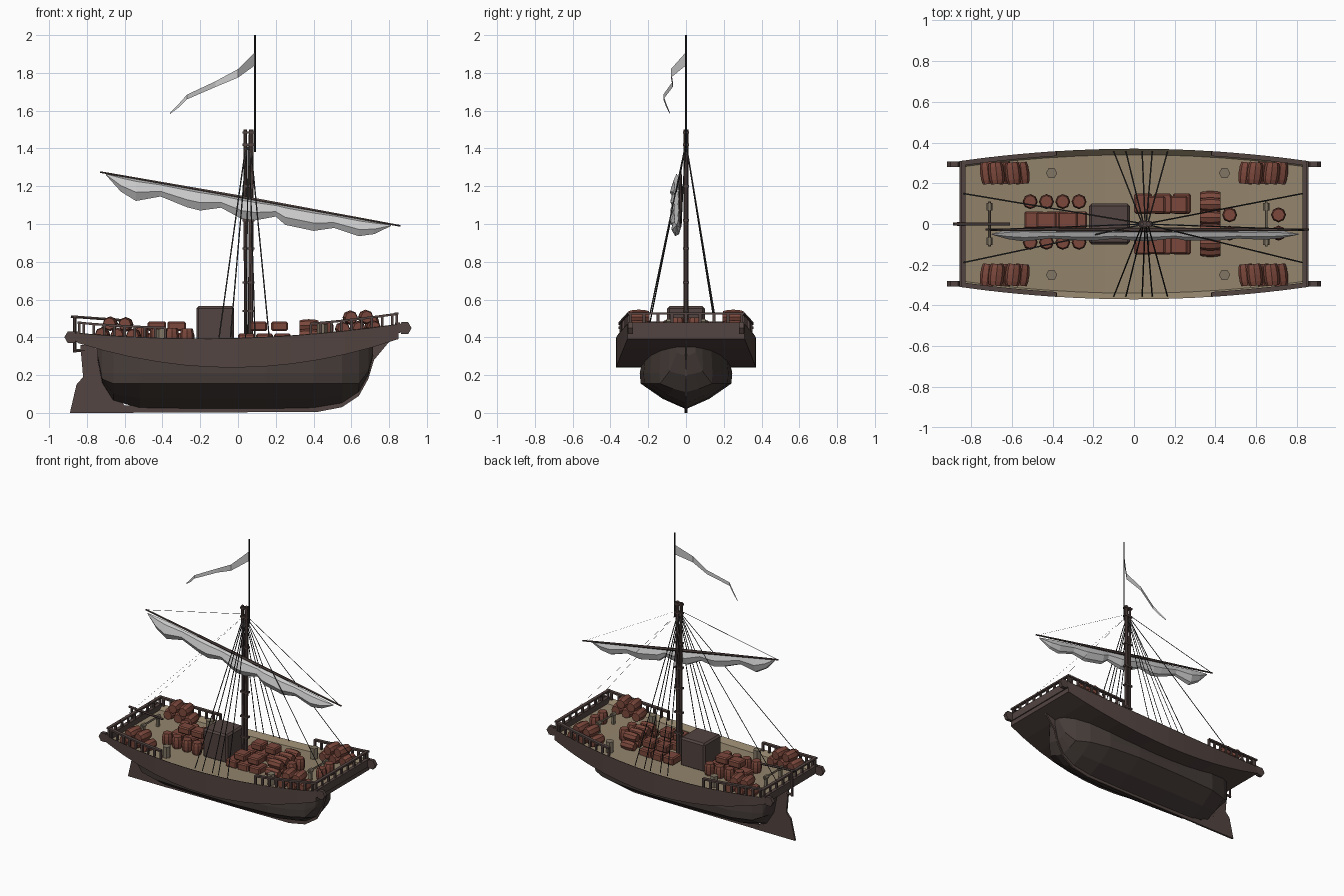
import bpy, math
from mathutils import Vector

if "Cube" in bpy.data.objects:
    bpy.data.objects.remove(bpy.data.objects["Cube"])


def material(name, rgb):
    m = bpy.data.materials.new(name)
    m.diffuse_color = (*rgb, 1)
    m.use_nodes = True
    m.node_tree.nodes["Principled BSDF"].inputs["Base Color"].default_value = m.diffuse_color
    return m


WOOD = material("dark_wood", (0.085, 0.058, 0.052))
HULL = material("lower_wood", (0.06, 0.045, 0.04))
DECK = material("deck_tan", (0.29, 0.23, 0.15))
CARGO = material("cargo_red", (0.20, 0.065, 0.045))
ROPE = material("rope_black", (0.02, 0.02, 0.02))
IRON = material("post_tan", (0.22, 0.18, 0.13))


def add(name, verts, faces, mat=None):
    me = bpy.data.meshes.new(name)
    me.from_pydata([tuple(v) for v in verts], [], faces)
    ob = bpy.data.objects.new(name, me)
    bpy.context.collection.objects.link(ob)
    if mat:
        me.materials.append(mat)
    return ob


def loft(name, rings, mat=None, closed=True):
    n = len(rings[0])
    faces = []
    for i in range(len(rings) - 1):
        for j in range(n if closed else n - 1):
            k = (j + 1) % n
            faces.append((i * n + j, i * n + k, (i + 1) * n + k, (i + 1) * n + j))
    if closed:
        faces += [tuple(range(n))[::-1], tuple(range((len(rings) - 1) * n, len(rings) * n))]
    return add(name, [v for r in rings for v in r], faces, mat)


def spin(name, a, b, profile, n=8, mat=None):
    """Turned part along a-b; profile is (position 0-1, radius)."""
    a, b = Vector(a), Vector(b)
    q = (b - a).to_track_quat('Z', 'Y')
    ang = [2 * math.pi * i / n for i in range(n)]
    return loft(name, [[a.lerp(b, t) + q @ Vector((r * math.cos(u), r * math.sin(u), 0)) for u in ang]
                       for t, r in profile], mat)


def rod(name, a, b, r, n=6, mat=WOOD):
    return spin(name, a, b, [(0, r), (1, r)], n, mat)


def barrel(a, b, r):
    spin("barrel", a, b, [(0, .8 * r), (.2, .95 * r), (.5, r), (.8, .95 * r), (1, .8 * r)], 8, CARGO)


def box(name, c, s, mat, bevel=0):
    x, y, z = (v / 2 for v in s)
    ob = loft(name, [[(-x, -y, h), (x, -y, h), (x, y, h), (-x, y, h)] for h in (-z, z)], mat)
    ob.location = c
    if bevel:
        m = ob.modifiers.new("bevel", 'BEVEL')
        m.width, m.segments = bevel, 1


def plate(name, outline, t, mat):
    loft(name, [[(x, y, z) for x, z in outline] for y in (t / 2, -t / 2)], mat)


def ribbon(name, a, b, side):
    a, b, s = Vector(a), Vector(b), Vector(side)
    add(name, [a - s, a + s, b + s, b - s], [(0, 1, 2, 3)], ROPE)


def sheer(x): return .395 + .028 * x + .07 * x * x
def under(x): return .24 + .012 * x + .195 * x * x
def width(x): return .37 - .083 * x * x
def floor(x): return sheer(x) - .03


# Upper hull band and dished deck
xs = [-.85 + 1.7 * i / 12 for i in range(13)]
loft("upper_hull", [[(x, -width(x), sheer(x)), (x, -width(x), under(x)),
                     (x, width(x), under(x)), (x, width(x), sheer(x)),
                     (x, width(x) - .03, floor(x) - .002), (x, .03 - width(x), floor(x) - .002)] for x in xs], WOOD)
loft("deck", [[(x, -width(x), sheer(x) + .002), (x, .03 - width(x), floor(x)),
               (x, width(x) - .03, floor(x)), (x, width(x), sheer(x) + .002)] for x in xs], DECK, False)

# Lower hull body: station x, half width, bottom height
rings = []
for x, w, zb in [(-.745, .10, .29), (-.72, .14, .16), (-.66, .18, .065), (-.52, .225, .025), (-.2, .24, .02),
                 (.15, .245, .02), (.4, .225, .025), (.55, .19, .05), (.64, .14, .11), (.69, .09, .20), (.715, .05, .30)]:
    zc = max(.155, zb + .02)
    half = [(.96 * w, under(x) + .01), (w, max(.21, zb + .035)), (.98 * w, zc), (.5 * w, zb + .4 * (zc - zb))]
    rings.append([(x, -y, z) for y, z in half] + [(x, 0, zb)] + [(x, y, z) for y, z in half[::-1]])
loft("lower_hull", rings, HULL)

# Keel with stem, and rudder
plate("keel", [(-.72, 0), (.42, .005), (.55, .03), (.64, .09), (.69, .18), (.72, .28), (.82, .40), (.70, .38),
               (.66, .2), (.55, .08), (.4, .04), (-.6, .04), (-.7, .15), (-.72, .34), (-.76, .34), (-.74, .15)], .012, WOOD)
plate("rudder", [(-.89, 0), (-.855, .15), (-.82, .19), (-.835, .36), (-.755, .36), (-.745, .2), (-.70, .09),
                 (-.60, .03), (-.56, 0)], .014, WOOD)
rod("rudder_stock", (-.865, 0, .32), (-.865, 0, .51), .009)
rod("rudder_bracket", (-.87, 0, .33), (-.81, 0, .33), .009)
rod("tiller", (-.885, 0, .51), (-.61, 0, .49), .008)

# End beams, hexagonal beam heads and end rails
for sx in (-1, 1):
    z = sheer(sx * .86)
    box("end_beam", (sx * .845, 0, z - .02), (.025, .62, .055), WOOD)
    box("end_rail", (sx * .84, 0, z + .055), (.022, .62, .012), WOOD)
    for i in range(9):
        box("end_post", (sx * .84, -.296 + .074 * i, z + .025), (.014, .014, .06), WOOD)
    for y in (-.293, .293):
        rod("beam_head", (sx * .883, y - .013, z - .022), (sx * .883, y + .013, z - .022), .036)
    # Side rails and posts
    for sy in (-1, 1):
        rx = [sx * (.38 + .0925 * i) for i in range(6)]
        loft("side_rail", [[(x, sy * (width(x) - a), sheer(x) + h) for a, h in
                            ((0, .05), (.024, .05), (.024, .062), (0, .062))] for x in rx], WOOD)
        for i in range(9):
            x = sx * (.385 + .054 * i)
            box("side_post", (x, sy * (width(x) - .012), sheer(x) + .025), (.014, .014, .055), WOOD)
        # Bollard
        x = .445 if sx > 0 else -.405
        rod("bollard", (x, sy * .25, floor(x)), (x, sy * .25, floor(x) + .08), .028, 6, IRON)
        # Corner barrels in two layers
        for layer, n in ((0, 3), (1, 2)):
            for i in range(n):
                x = sx * .635 + (i - (n - 1) / 2) * .082
                z = floor(sx * .635) + .037 + layer * .058 + .04 * (x - sx * .635) * sx
                tilt = .006 * sx * sy
                barrel((x - tilt, sy * .25 - .053, z), (x + tilt, sy * .25 + .053, z), .039)
    # Windlass
    x = .65 if sx > 0 else -.71
    rod("windlass_bar", (x, -.11, floor(x) + .07), (x, .11, floor(x) + .07), .007, 6, IRON)
    for y in (-.085, .085):
        rod("windlass_drum", (x, y - .018, floor(x) + .07), (x, y + .018, floor(x) + .07), .015, 6, IRON)
        box("windlass_post", (x, y, floor(x) + .035), (.018, .02, .07), IRON)

# Cabin
box("cabin", (-.12, 0, .46), (.2, .2, .21), WOOD, .012)

# Standing barrels
for x, ys in [(-.51, (-.09, .11)), (-.43, (-.09, .11)), (-.35, (-.09, .11)), (-.27, (-.09, .11)),
              (.47, (-.045, .045)), (.71, (-.045, .045))]:
    for y in ys:
        barrel((x, y, floor(x)), (x, y, floor(x) + .085), .037)

# Crates in two layers
for x in (-.49, -.385, -.28):
    box("crate", (x, .02, .395), (.098, .085, .055), CARGO, .008)
for x in (-.43, -.325):
    box("crate", (x, .02, .459), (.098, .08, .05), CARGO, .008)
for y in (-.1, .1):
    for x in (.045, .14, .235):
        box("crate", (x, y, .392), (.088, .1, .055), CARGO, .008)
    for x in (.11, .22):
        box("crate", (x, y - .005, .458), (.088, .085, .05), CARGO, .008)

# Row of lying barrels across the deck
for n, z in ((5, .41), (4, .462)):
    for i in range(n):
        y = (i - (n - 1) / 2) * .064
        barrel((.325, y, z), (.425, y, z), .034)

# Mast pair with bands and topmast
rod("mast_aft", (.042, 0, .36), (.038, 0, 1.5), .010, 8)
rod("mast_main", (.066, 0, .36), (.070, 0, 1.5), .013, 8)
for z in (.54, .69, .87, 1.02, 1.2, 1.42, 1.485):
    box("mast_band", (.056, 0, z), (.062, .03, .012), WOOD)
rod("topmast", (.09, 0, 1.38), (.09, 0, 2.0), .005, 6, ROPE)

# Pennant
pen = [(.09, 0, 1.91, 1.84), (.0, -.08, 1.82, 1.775), (-.12, -.07, 1.755, 1.725),
       (-.27, -.12, 1.685, 1.66), (-.31, -.105, 1.64, 1.62), (-.36, -.085, 1.59, 1.582)]
loft("pennant", [[(x, y, t), (x, y, b)] for x, y, t, b in pen], None, False)

# Yard and furled sail
def yard(x): return 1.275 - .179 * (x + .73)


spin("yard", (-.73, -.028, 1.275), (.86, -.028, .99), [(0, .005), (.5, .011), (1, .005)], 6, WOOD)
sail = []
for x, d in [(-.70, .006), (-.62, .08), (-.54, .115), (-.41, .068), (-.27, .10), (-.2, .105), (-.09, .07), (.02, .11),
             (.09, .105), (.2, .065), (.25, .10), (.4, .105), (.51, .07), (.64, .09), (.72, .065), (.81, .006)]:
    z, t = yard(x) - .004, .28 * d
    sail.append([(x, -.05 + a * t, z - h * d) for a, h in
                 ((.4, 0), (1, .45), (.5, .9), (-.3, 1), (-1.1, .6), (-.5, .1))])
loft("furled_sail", sail)

# Rigging: shrouds, stays and yard lifts as thin strips
for sy in (-1, 1):
    for x in (-.10, -.04, .04, .09, .165):
        ribbon("shroud", (.055 + .1 * (x - .04), 0, 1.41), (x, sy * .357, .40), (.0035, 0, 0))
    for x in (-.84, .83):
        ribbon("stay", (.055, 0, 1.43), (x, -.02 + sy * .17, sheer(x) + .06), (0, .0035, 0))
for x, z in ((-.72, 1.275), (.85, .99)):
    ribbon("yard_lift", (.055, 0, 1.44), (x, -.028, z), (0, .003, 0))
